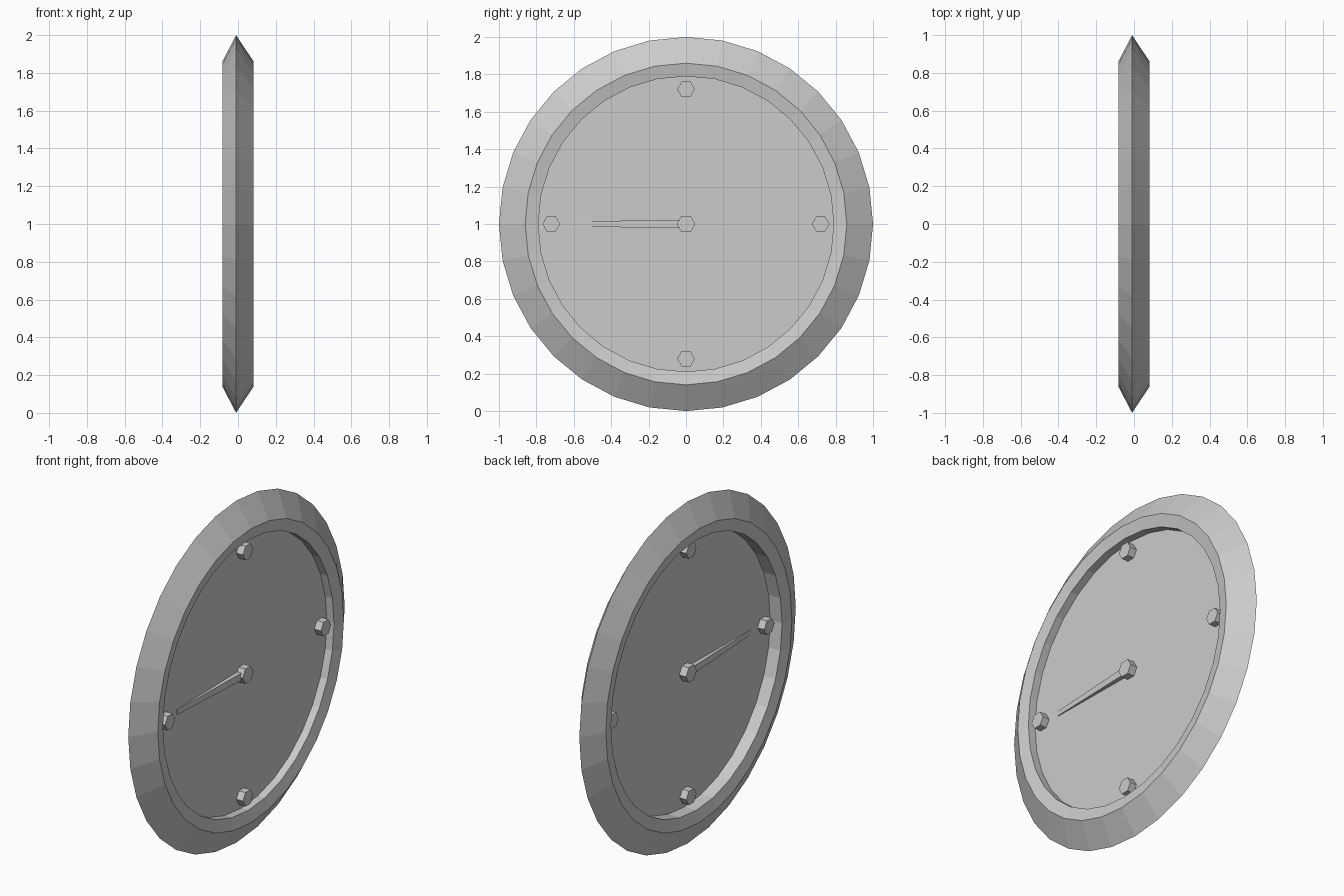
import bpy, bmesh
from math import pi, sin, cos

if "Cube" in bpy.data.objects:
    bpy.data.objects.remove(bpy.data.objects["Cube"])

CZ = 1.0      # height of the dial centre
DISC_X = 0.015  # plane of the dial


def add_object(name, bm):
    bmesh.ops.recalc_face_normals(bm, faces=bm.faces)
    mesh = bpy.data.meshes.new(name)
    bm.to_mesh(mesh)
    bm.free()
    obj = bpy.data.objects.new(name, mesh)
    bpy.context.collection.objects.link(obj)
    return obj


def loft(name, profile, sides, y=0.0, z=CZ, closed=False):
    """Turn (x, radius) points around the x axis; open profiles get end caps."""
    bm = bmesh.new()
    rings = [[bm.verts.new((x, y + r * cos(2 * pi * i / sides),
                            z + r * sin(2 * pi * i / sides)))
              for i in range(sides)] for x, r in profile]
    pairs = list(zip(rings, rings[1:]))
    if closed:
        pairs.append((rings[-1], rings[0]))
    else:
        bm.faces.new(rings[0])
        bm.faces.new(rings[-1])
    for a, b in pairs:
        for i in range(sides):
            j = (i + 1) % sides
            bm.faces.new((a[i], a[j], b[j], b[i]))
    return add_object(name, bm)


# Bevelled outer rim with slightly dished lips
loft("rim", [(-0.083, 0.86), (-0.01, 1.0), (0.083, 0.86),
             (0.068, 0.79), (-0.068, 0.79)], 32, closed=True)

# Thin dial plate, recessed on both sides
loft("dial", [(DISC_X - 0.007, 0.792), (DISC_X + 0.007, 0.792)], 32)


# Hexagonal studs passing through the dial: four markers and the hub
def stud(name, y, z, r):
    loft(name, [(DISC_X - 0.05, r), (DISC_X + 0.05, r)], 6, y, z)


for k in range(4):
    a = k * pi / 2
    stud(f"marker_stud_{k + 1}", 0.72 * cos(a), CZ + 0.72 * sin(a), 0.047)
stud("hub_stud", 0, CZ, 0.05)

# Tapered pointer, visible from both sides
bm = bmesh.new()
bmesh.ops.create_cube(bm, size=2)
for v in bm.verts:
    tip = v.co.y < 0
    v.co.x = DISC_X + v.co.x * (0.011 if tip else 0.036)
    v.co.z = CZ + v.co.z * (0.014 if tip else 0.022)
    v.co.y = -0.6 if tip else 0.0
add_object("pointer", bm)
